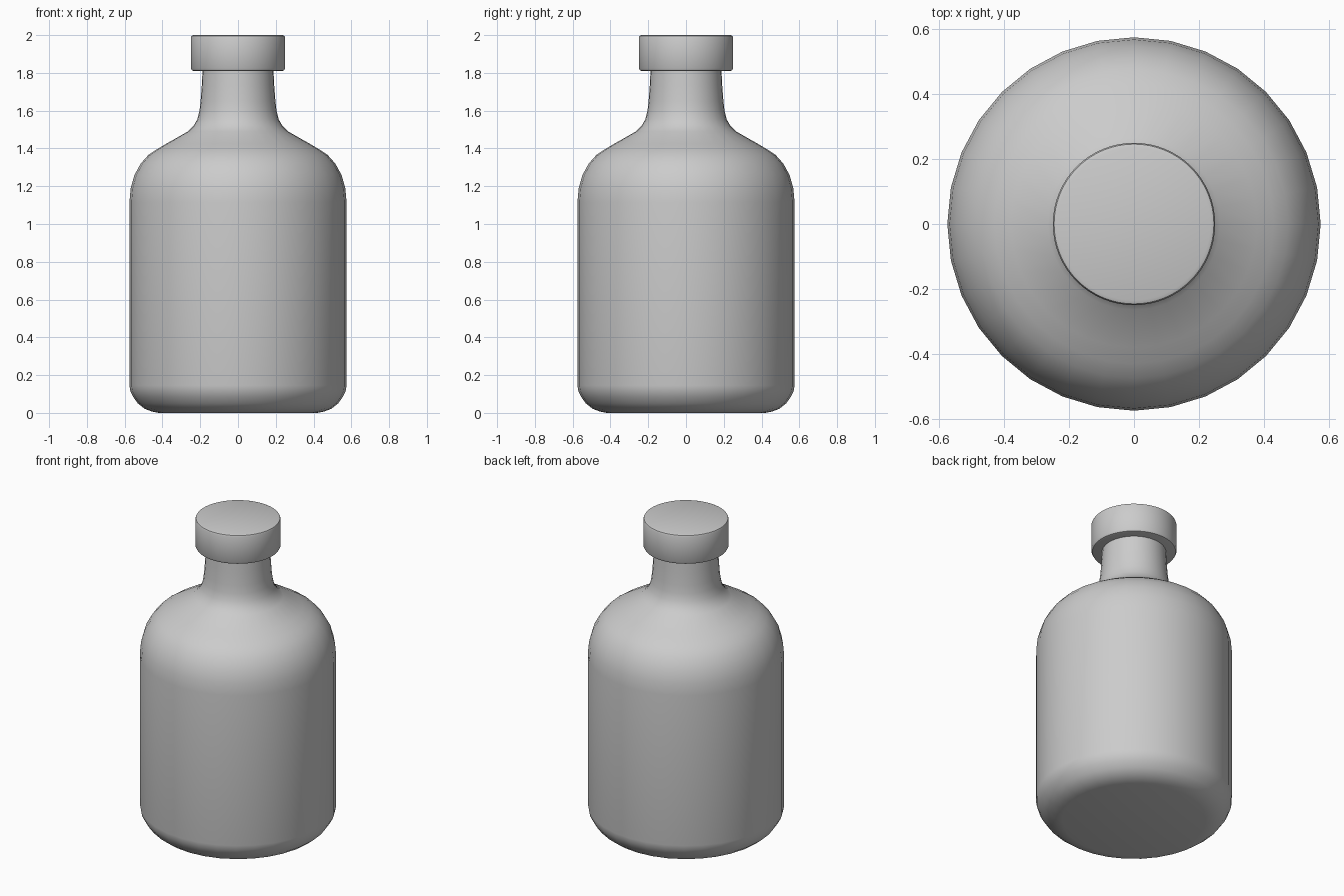
import bpy, bmesh
from math import cos, sin, tau, radians

if "Cube" in bpy.data.objects:
    bpy.data.objects.remove(bpy.data.objects["Cube"])


def lathe(name, profile, sides):
    """Spin an (r, z) profile around z; ends are closed with flat caps."""
    bm = bmesh.new()
    rings = [[bm.verts.new((r * cos(tau * i / sides), r * sin(tau * i / sides), z))
              for i in range(sides)] for r, z in profile]
    for a, b in zip(rings, rings[1:]):
        for i in range(sides):
            j = (i + 1) % sides
            bm.faces.new((a[i], a[j], b[j], b[i]))
    bm.faces.new(rings[0][::-1])
    bm.faces.new(rings[-1])
    mesh = bpy.data.meshes.new(name)
    bm.to_mesh(mesh)
    bm.free()
    obj = bpy.data.objects.new(name, mesh)
    bpy.context.collection.objects.link(obj)
    bpy.ops.object.select_all(action='DESELECT')
    obj.select_set(True)
    bpy.context.view_layer.objects.active = obj
    bpy.ops.object.shade_smooth_by_angle(angle=radians(40))
    return obj


# Bottle: rounded base, straight wall, domed shoulder, flared neck
lathe("bottle_body", [
    (0.42, 0.0), (0.455, 0.007), (0.495, 0.022), (0.53, 0.05), (0.555, 0.085),
    (0.57, 0.115), (0.575, 0.145), (0.575, 1.115), (0.568, 1.19), (0.548, 1.26),
    (0.515, 1.32), (0.475, 1.365), (0.43, 1.395), (0.38, 1.425), (0.265, 1.49),
    (0.235, 1.52), (0.215, 1.555), (0.204, 1.60), (0.198, 1.65),
    (0.192, 1.73), (0.187, 1.83)], 32)

# Stopper cap with softened rims
lathe("cap", [
    (0.235, 1.81), (0.244, 1.813), (0.25, 1.824),
    (0.25, 1.986), (0.246, 1.996), (0.235, 2.0)], 64)
